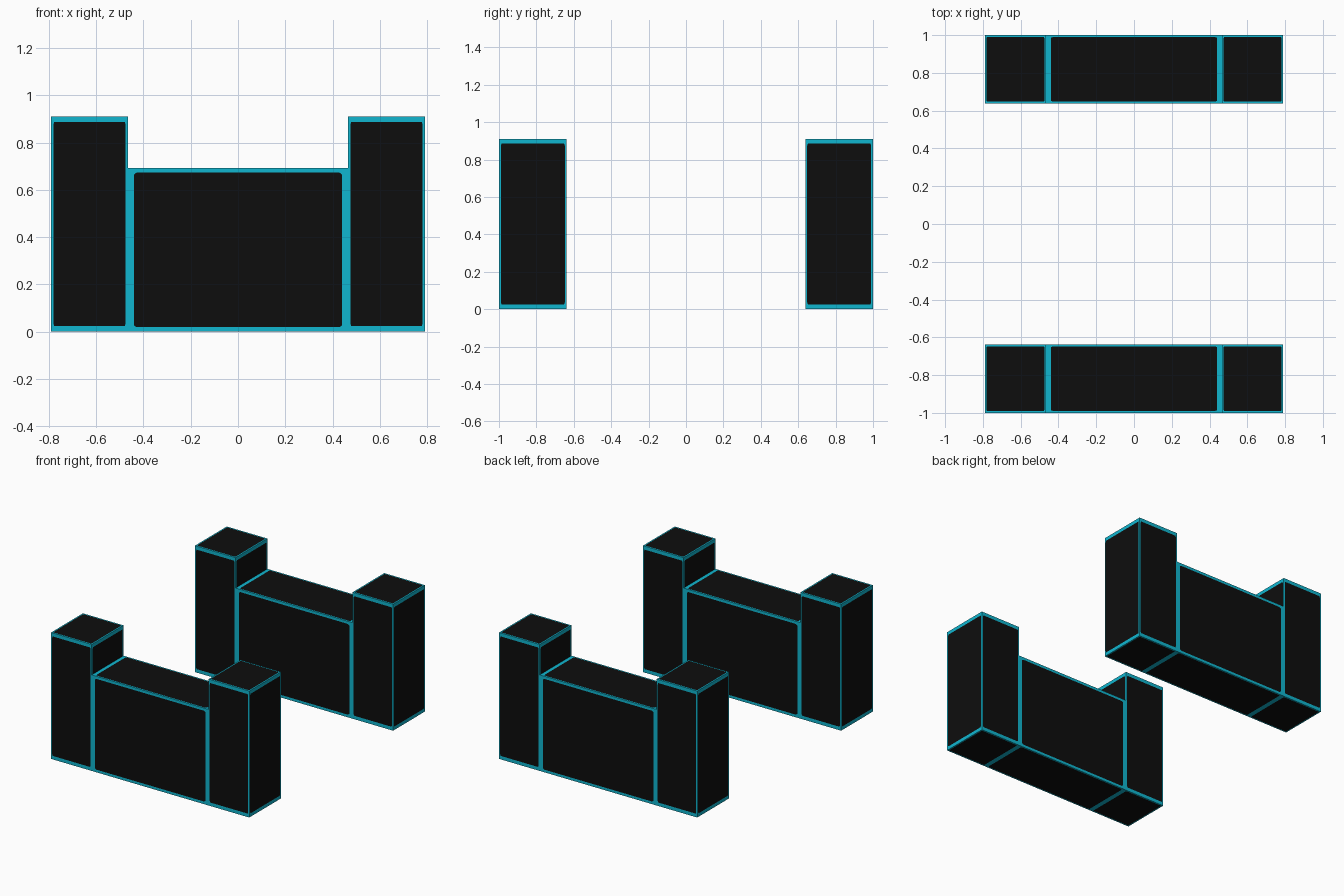
import bpy
import bmesh
from mathutils import Vector

if "Cube" in bpy.data.objects:
    bpy.data.objects.remove(bpy.data.objects["Cube"])


def material(name, rgb):
    m = bpy.data.materials.new(name)
    m.diffuse_color = (*rgb, 1.0)
    m.use_nodes = True
    m.node_tree.nodes["Principled BSDF"].inputs["Base Color"].default_value = m.diffuse_color
    return m


BLACK = material("black panel", (0.004, 0.004, 0.004))
CYAN = material("cyan trim", (0.005, 0.47, 0.63))
BORDER = 0.0275   # trim width as a share of each face side
CHAMFER = 0.012   # cut corners of the black panel


def trimmed_box(name, lo, hi):
    """Box whose every face is a black panel framed by a cyan border."""
    lo, hi = Vector(lo), Vector(hi)
    bm = bmesh.new()
    e, c = BORDER, BORDER + CHAMFER
    outer = [(0, 0), (1, 0), (1, 1), (0, 1)]
    inner = [(e, c), (c, e), (1 - c, e), (1 - e, c),
             (1 - e, 1 - c), (1 - c, 1 - e), (c, 1 - e), (e, 1 - c)]
    for axis in range(3):
        for side in (0, 1):
            def vert(uv):
                t = [0, 0, 0]
                t[axis] = side
                t[(axis + 1) % 3], t[(axis + 2) % 3] = uv
                return bm.verts.new([lo[i] + (hi[i] - lo[i]) * t[i] for i in range(3)])

            def face(vs, mat):
                f = bm.faces.new(vs if side else vs[::-1])
                f.material_index = mat

            o = [vert(p) for p in outer]
            n = [vert(p) for p in inner]
            face(n, 0)
            for k in range(4):
                j = (k + 1) % 4
                face([o[k], n[2 * k + 1], n[2 * k]], 1)
                face([o[k], o[j], n[2 * j], n[2 * k + 1]], 1)
    bmesh.ops.remove_doubles(bm, verts=bm.verts, dist=1e-5)
    mesh = bpy.data.meshes.new(name)
    bm.to_mesh(mesh)
    bm.free()
    mesh.materials.append(BLACK)
    mesh.materials.append(CYAN)
    bpy.context.collection.objects.link(bpy.data.objects.new(name, mesh))


# Two parallel walls, each a low middle block between two taller posts
X_IN, X_OUT = 0.466, 0.79
for label, y0, y1 in (("front", -1.0, -0.638), ("back", 0.638, 1.0)):
    trimmed_box(label + "_wall", (-X_IN, y0, 0), (X_IN, y1, 0.692))
    trimmed_box(label + "_left_post", (-X_OUT, y0, 0), (-X_IN, y1, 0.911))
    trimmed_box(label + "_right_post", (X_IN, y0, 0), (X_OUT, y1, 0.911))
